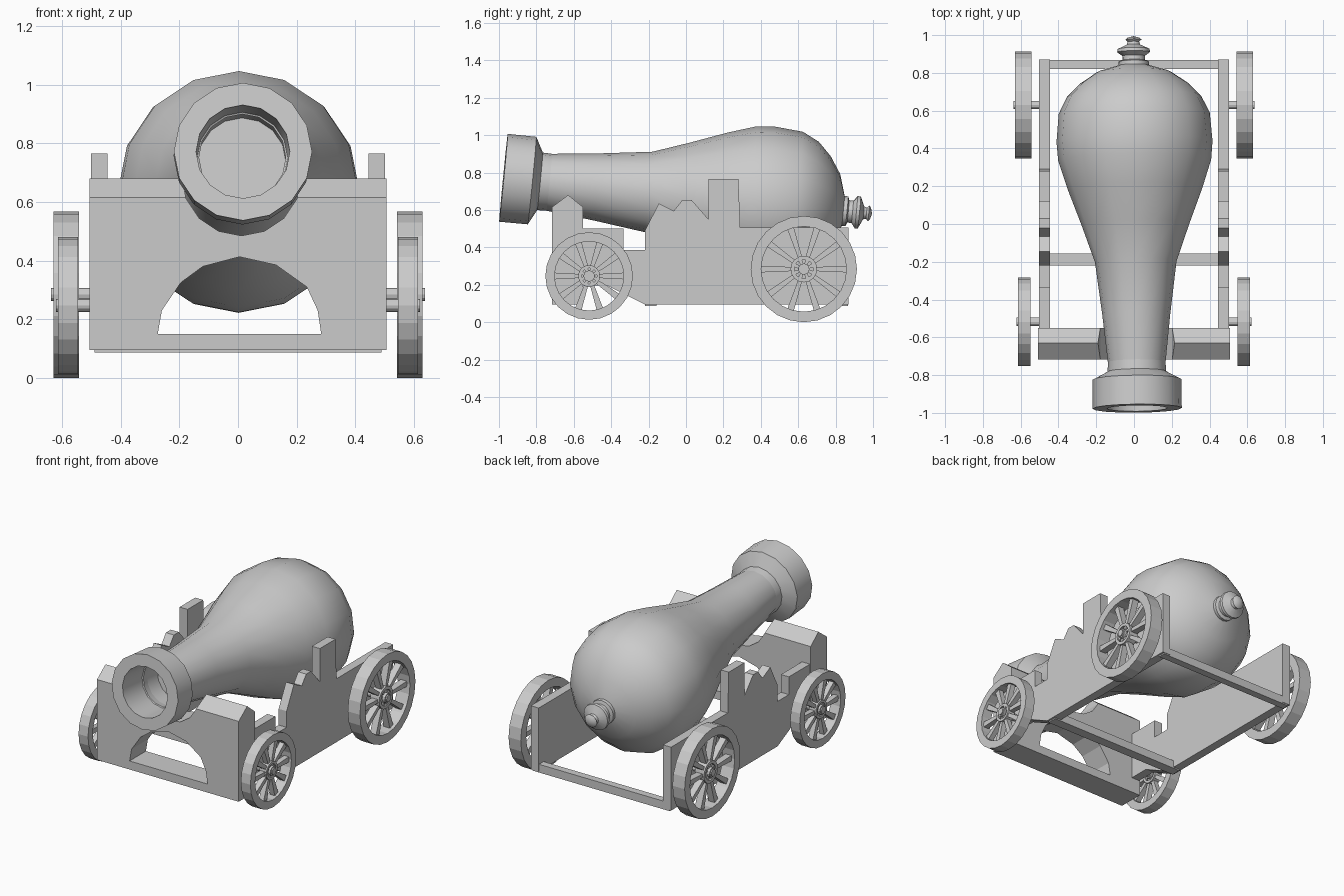
import bpy, bmesh, math
from mathutils import Vector, Matrix

if "Cube" in bpy.data.objects:
    bpy.data.objects.remove(bpy.data.objects["Cube"])


def finish(name, bm, smooth=None):
    bmesh.ops.recalc_face_normals(bm, faces=bm.faces[:])
    me = bpy.data.meshes.new(name)
    bm.to_mesh(me)
    bm.free()
    ob = bpy.data.objects.new(name, me)
    bpy.context.collection.objects.link(ob)
    bpy.ops.object.select_all(action='DESELECT')
    ob.select_set(True)
    bpy.context.view_layer.objects.active = ob
    if smooth:
        bpy.ops.object.shade_smooth_by_angle(angle=math.radians(smooth))
    return ob


def lathe(bm, profile, sides, mat, closed=False):
    """Revolve (distance along axis, radius) points about local Z."""
    rings = []
    for t, r in profile:
        if r == 0:
            rings.append([bm.verts.new(mat @ Vector((0, 0, t)))] * sides)
        else:
            rings.append([bm.verts.new(mat @ Vector((r * math.sin(a), r * math.cos(a), t)))
                          for a in (2 * math.pi * i / sides for i in range(sides))])
    pairs = list(zip(rings, rings[1:]))
    if closed:
        pairs.append((rings[-1], rings[0]))
    for a, b in pairs:
        for i in range(sides):
            j = (i + 1) % sides
            bm.faces.new(list(dict.fromkeys((a[i], a[j], b[j], b[i]))))


def prism(bm, pts, place, d0, d1):
    """Extrude an outline between depths d0 and d1; place(u, v, d) gives the 3D point."""
    a = [bm.verts.new(place(u, v, d0)) for u, v in pts]
    b = [bm.verts.new(place(u, v, d1)) for u, v in pts]
    bm.faces.new(a)
    bm.faces.new(b[::-1])
    for i in range(len(pts)):
        j = (i + 1) % len(pts)
        bm.faces.new((a[i], a[j], b[j], b[i]))


side_view = lambda y, z, x: (x, y, z)
front_view = lambda x, z, y: (x, y, z)


def solid(name, pts, place, d0, d1):
    bm = bmesh.new()
    prism(bm, pts, place, d0, d1)
    return finish(name, bm)


def cut(ob, cutter):
    cutter.hide_render = True
    m = ob.modifiers.new('cut', 'BOOLEAN')
    m.operation = 'DIFFERENCE'
    m.solver = 'EXACT'
    m.object = cutter
    bpy.context.view_layer.objects.active = ob
    bpy.ops.object.modifier_apply(modifier=m.name)
    bpy.data.objects.remove(cutter)


# Barrel: bore, muzzle ring, neck, breech bulb and rear knob, on a slightly tilted axis
muzzle, tail = Vector((0.017, -0.976, 0.772)), Vector((-0.003, 0.995, 0.58))
axis = (tail - muzzle).normalized()
right = axis.cross(Vector((0, 0, 1))).normalized()
up = right.cross(axis)
frame = Matrix((right, up, axis)).transposed().to_4x4()
frame.translation = muzzle
bm = bmesh.new()
lathe(bm, [(0.35, 0), (0.35, 0.15), (0, 0.16), (0, 0.236), (0.154, 0.235), (0.2, 0.148),
           (0.5, 0.18), (0.78, 0.216), (0.98, 0.286), (1.17, 0.357), (1.32, 0.405),
           (1.42, 0.413), (1.57, 0.4), (1.66, 0.355), (1.73, 0.285), (1.79, 0.195),
           (1.825, 0.08), (1.845, 0.08), (1.852, 0.06), (1.875, 0.06), (1.895, 0.087),
           (1.912, 0.085), (1.935, 0.035), (1.95, 0.03), (1.962, 0.043), (1.972, 0.03),
           (1.98, 0)], 16, frame)
finish('barrel', bm, 40)

# Front plate with ridged top, barrel cradle and arched opening
plate = solid('front_plate', [(-0.717, 0.095), (-0.55, 0.095), (-0.55, 0.615), (-0.63, 0.68),
                              (-0.717, 0.615)], side_view, -0.507, 0.507)
arch = [(-0.274, 0.15), (-0.26, 0.23), (-0.195, 0.325), (-0.12, 0.38), (0.005, 0.413),
        (0.13, 0.385), (0.235, 0.31), (0.272, 0.23), (0.284, 0.15)]
cut(plate, solid('arch_cutter', arch, front_view, -0.9, -0.4))
cradle = [(0.012 + 0.205 * math.sin(a), 0.69 + 0.205 * math.cos(a))
          for a in (2 * math.pi * i / 16 for i in range(16))]
cut(plate, solid('cradle_cutter', cradle, front_view, -0.9, -0.4))

# Stepped side cheeks
cheek = [(-0.56, 0.5), (-0.335, 0.5), (-0.335, 0.385), (-0.22, 0.385), (-0.22, 0.49),
         (-0.145, 0.635), (-0.065, 0.595), (-0.02, 0.653), (0.03, 0.653), (0.12, 0.55),
         (0.12, 0.765), (0.28, 0.765), (0.29, 0.505), (0.87, 0.505), (0.87, 0.095),
         (-0.22, 0.095), (-0.31, 0.14), (-0.42, 0.195), (-0.56, 0.195)]
for s, side in ((-1, 'left'), (1, 'right')):
    solid('cheek_' + side, cheek, side_view, s * 0.445, s * 0.502)

# Cross bars under the carriage
for name, y0, y1 in (('middle_bar', -0.22, -0.157), ('rear_bar', 0.82, 0.867)):
    solid(name, [(y0, 0.087), (y1, 0.087), (y1, 0.14), (y0, 0.14)], side_view, -0.49, 0.49)


# Spoked wheels with rim, hub ring and axle stub
def wheel(name, s, y, z, r, inner, x0, x1, tip):
    m = Matrix.Translation((0, y, z)) @ Matrix.Rotation(s * math.pi / 2, 4, 'Y')
    mid, h = (x0 + x1) / 2, (x1 - x0) / 2
    bm = bmesh.new()
    lathe(bm, [(x0, inner), (x0, r), (x1, r), (x1, inner)], 24, m, True)
    hub = 0.25 * r
    hh = h * 0.75
    lathe(bm, [(mid - hh, hub * 0.72), (mid - hh, hub), (mid + hh, hub), (mid + hh, hub * 0.72)],
          16, m, True)
    lathe(bm, [(0.45, 0), (0.45, 0.022), (mid - h, 0.022), (mid - h, 0.03), (mid + h, 0.03),
               (mid + h, 0.022), (tip, 0.022), (tip, 0)], 12, m)

    def spokes(n, ra, rb, wa, wb, d, off):
        for i in range(n):
            q = m @ Matrix.Rotation(2 * math.pi * (i + off) / n, 4, 'Z')
            prism(bm, [(-wa, ra), (wa, ra), (wb, rb), (-wb, rb)],
                  lambda u, v, w: q @ Vector((u, v, w)), mid - d, mid + d)

    spokes(10, hub * 0.95, inner * 1.02, 0.011, 0.018, h * 0.5, 0)
    spokes(8, 0.02, hub * 0.8, 0.008, 0.01, h * 0.6, 0.5)
    finish(name, bm)


for s, side in ((-1, 'left'), (1, 'right')):
    wheel('rear_wheel_' + side, s, 0.63, 0.284, 0.284, 0.228, 0.543, 0.63, 0.638)
    wheel('front_wheel_' + side, s, -0.518, 0.247, 0.234, 0.185, 0.547, 0.615, 0.622)
